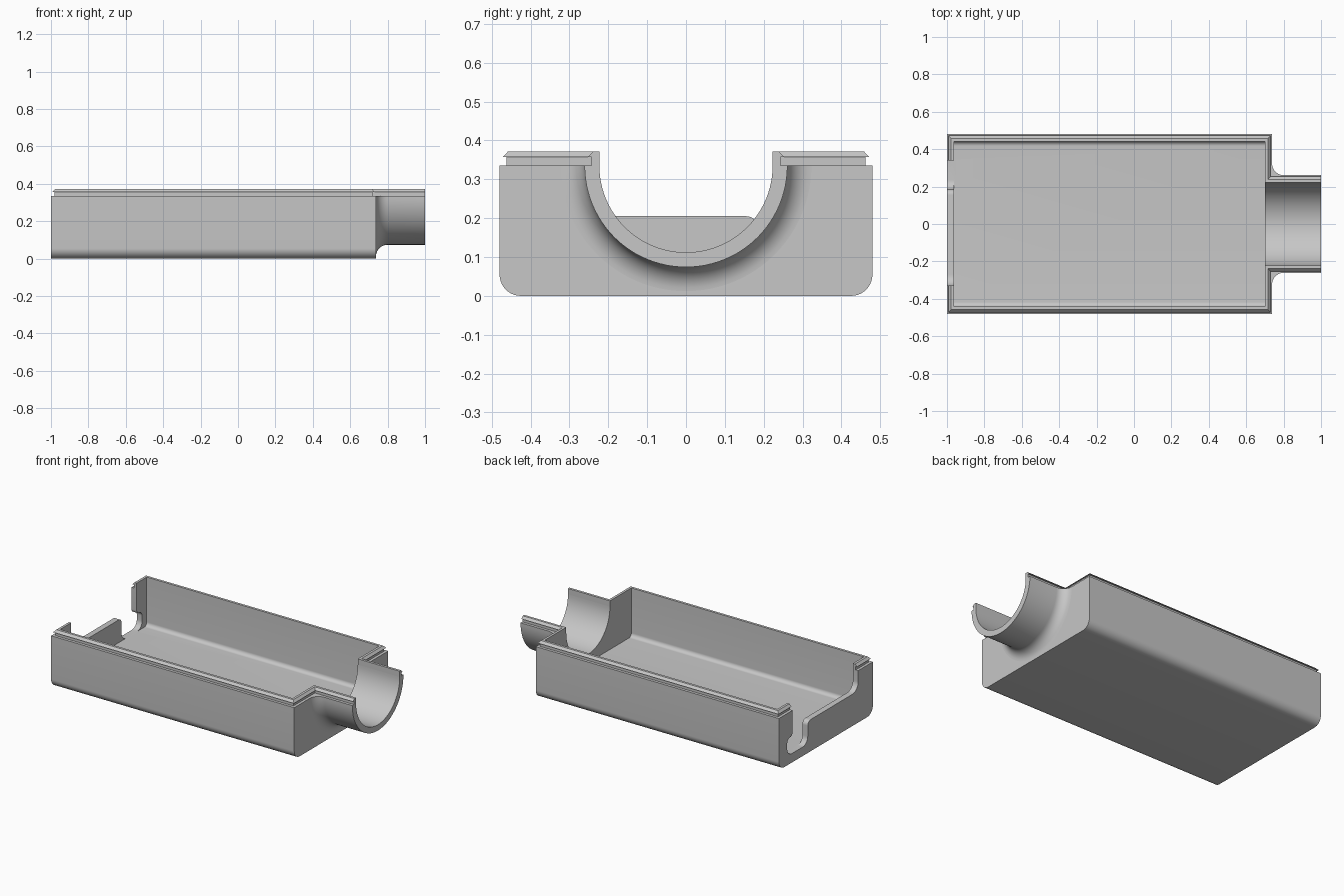
import bpy, bmesh
from math import sin, cos, pi, radians

if "Cube" in bpy.data.objects:
    bpy.data.objects.remove(bpy.data.objects["Cube"])

grey = bpy.data.materials.new("light_grey")
grey.use_nodes = True
grey.diffuse_color = (0.57, 0.57, 0.57, 1)
grey.node_tree.nodes["Principled BSDF"].inputs["Base Color"].default_value = grey.diffuse_color

BACK, END, HALF = -1.0, 0.738, 0.48       # box extents
RIM, FLOOR, WALL = 0.335, 0.058, 0.038    # seam height, floor level, wall thickness
PIPE_OUT, FLARE = 0.261, 0.062
PIPE_IN = PIPE_OUT - WALL


def arc(cx, cy, r, start, stop, steps=10):
    """Points of a circular arc, angles in degrees."""
    angles = [radians(start + (stop - start) * i / steps) for i in range(steps + 1)]
    return [(cx + r * cos(a), cy + r * sin(a)) for a in angles]


def loft(name, rings):
    """Skin closed rings of equal length and cap both ends."""
    bm = bmesh.new()
    loops = [[bm.verts.new(p) for p in ring] for ring in rings]
    n = len(loops[0])
    for a, b in zip(loops, loops[1:]):
        for i in range(n):
            j = (i + 1) % n
            bm.faces.new((a[i], a[j], b[j], b[i]))
    bm.faces.new(loops[0])
    bm.faces.new(loops[-1])
    bmesh.ops.recalc_face_normals(bm, faces=bm.faces)
    mesh = bpy.data.meshes.new(name)
    bm.to_mesh(mesh)
    bm.free()
    mesh.materials.append(grey)
    obj = bpy.data.objects.new(name, mesh)
    bpy.context.collection.objects.link(obj)
    return obj


def prism(name, section, x0, x1):
    """Extrude a (y, z) section along x."""
    return loft(name, [[(x, y, z) for y, z in section] for x in (x0, x1)])


def trough(half, bottom, top, r):
    """Section with two rounded lower corners."""
    return ([(-half, top)] + arc(r - half, bottom + r, r, 180, 270)
            + arc(half - r, bottom + r, r, 270, 360) + [(half, top)])


def activate(obj):
    bpy.ops.object.select_all(action='DESELECT')
    obj.select_set(True)
    bpy.context.view_layer.objects.active = obj


def cut(obj, cutter):
    mod = obj.modifiers.new("cut", 'BOOLEAN')
    mod.operation = 'DIFFERENCE'
    mod.solver = 'EXACT'
    mod.object = cutter
    activate(obj)
    bpy.ops.object.modifier_apply(modifier=mod.name)


# Open tray with rounded long edges
tray = prism("tray", trough(HALF, 0, RIM, 0.055), BACK, END)

# Rim lip: undercut section swept with mitred corners round the open outline
def rim_ring(inset, z):
    side = [(1, PIPE_OUT - inset), (END - inset, PIPE_OUT - inset),
            (END - inset, HALF - inset), (BACK + inset, HALF - inset)]
    path = [(x, -y) for x, y in side] + side[::-1]
    return [(x, y, z) for x, y in path]

lip_section = [(0.018, RIM), (0.018, 0.357), (0.008, 0.357),
               (0.022, 0.372), (WALL, 0.372), (WALL, RIM)]
lip = loft("rim_lip", list(zip(*[rim_ring(d, z) for d, z in lip_section])))

# Half pipe spout with a flared root
spout_section = (arc(END + FLARE, PIPE_OUT + FLARE, FLARE, 180, 270)
                 + [(1, PIPE_OUT), (1, PIPE_IN), (END, PIPE_IN)])
steps = 48
spout = loft("half_pipe_spout", [
    [(x, r * cos(a), RIM + r * sin(a)) for x, r in spout_section]
    for a in [pi + pi * i / steps for i in range(steps + 1)]])

# Cutters: cavity, pipe bore, and the end wall opening with its cable slot
cavity = prism("cavity_cutter", trough(HALF - WALL, FLOOR, 0.6, 0.025),
               BACK + WALL, END - WALL)
bore = prism("bore_cutter", arc(0, RIM, PIPE_IN, 0, 360, 2 * steps)[:-1], 0.6, 0.8)
opening = ([(-0.33, 0.6)] + arc(-0.27, 0.265, 0.06, 180, 270)
           + arc(0.155, 0.175, 0.03, 90, 0) + arc(0.235, FLOOR + 0.05, 0.05, 180, 270)
           + arc(0.345, FLOOR + 0.05, 0.05, 270, 360) + arc(0.365, 0.14, 0.03, 0, 90)
           + arc(0.365, 0.195, 0.025, 270, 180) + [(0.34, 0.6)])
end_opening = prism("end_opening_cutter", opening, -1.1, BACK + WALL + 0.01)

for cutter in (cavity, bore, end_opening):
    cut(tray, cutter)
cut(lip, end_opening)
for cutter in (cavity, bore, end_opening):
    bpy.data.objects.remove(cutter)

for part in (tray, lip, spout):
    activate(part)
    bpy.ops.object.shade_smooth_by_angle(angle=radians(30))
